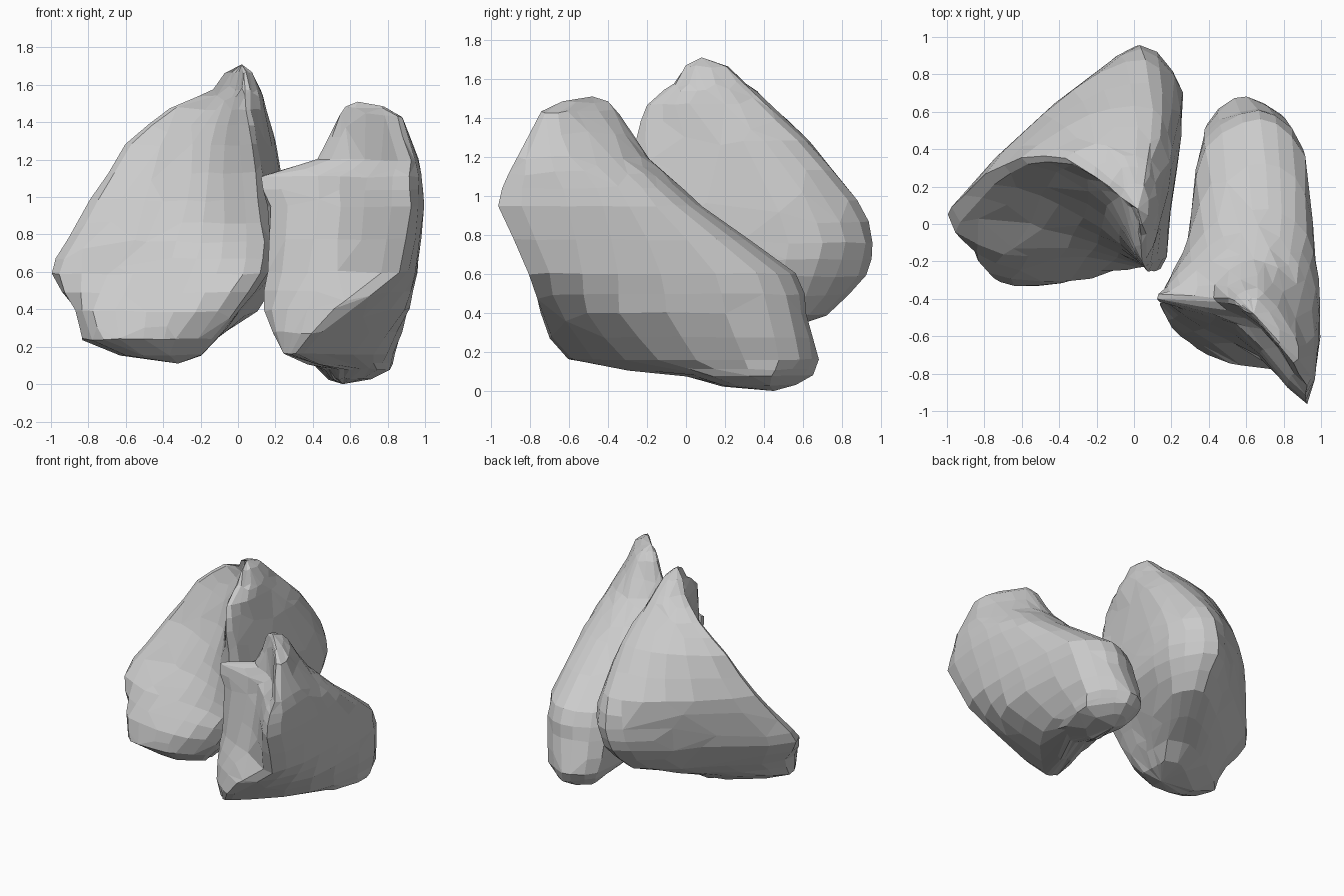
import bpy, random
from mathutils import Vector

random.seed(4)


def spline(a, b, c, d, t, k):
    # cardinal spline between b and c
    m0, m1 = (c - a) * k, (d - b) * k
    t2, t3 = t * t, t * t * t
    return (b * (2*t3 - 3*t2 + 1) + m0 * (t3 - 2*t2 + t)
            + c * (3*t2 - 2*t3) + m1 * (t3 - t2))


def boulder(name, top, levels, bottom, around=3, up=2):
    # loft rounded horizontal outlines into a closed faceted rock
    rows = []
    for z, *xy in levels:
        p = [Vector((xy[i], xy[i+1], z)) for i in range(0, len(xy), 2)]
        n = len(p)
        rows.append([spline(p[i-1], p[i], p[(i+1) % n], p[(i+2) % n], s / around, 0.4)
                     for i in range(n) for s in range(around)])
    n = len(rows[0])
    rings = []
    for r in range(len(rows) - 1):
        a, b, c, d = (rows[max(0, min(len(rows) - 1, r + o))] for o in (-1, 0, 1, 2))
        for s in range(up):
            rings.append([spline(a[i], b[i], c[i], d[i], s / up, 0.35) for i in range(n)])
    rings.append(rows[-1])
    # bulging shoulder ring next to each end point
    for end, at in ((top, 0), (bottom, len(rings) + 1)):
        e = Vector(end)
        edge = rings[0] if at == 0 else rings[-1]
        ring = []
        for p in edge:
            q = e.lerp(p, 0.6)
            q.z = e.z + (p.z - e.z) * 0.35
            ring.append(q)
        rings.insert(at, ring)
    verts = [p + Vector([random.uniform(-.006, .006) for _ in range(3)]) for r in rings for p in r]
    faces = [(r*n + i, (r+1)*n + i, (r+1)*n + (i+1) % n, r*n + (i+1) % n)
             for r in range(len(rings) - 1) for i in range(n)]
    t, b, last = len(verts), len(verts) + 1, (len(rings) - 1) * n
    verts += [Vector(top), Vector(bottom)]
    faces += [(t, i, (i+1) % n) for i in range(n)]
    faces += [(b, last + (i+1) % n, last + i) for i in range(n)]
    me = bpy.data.meshes.new(name)
    me.from_pydata(verts, [], faces)
    ob = bpy.data.objects.new(name, me)
    bpy.context.collection.objects.link(ob)
    # irregular triangles
    dec = ob.modifiers.new("facets", 'DECIMATE')
    dec.ratio = 0.75
    return ob


# each level: height, then x, y pairs counter-clockwise from the left tip / inner front edge
boulder("left_rock", (0.02, 0.08, 1.71), [
    (1.58, -.13, .20, -.05, .14, 0, .06, .04, -.06, .10, .02, .12, .15, .06, .30, -.06, .29),
    (1.47, -.36, .35, -.22, .26, -.08, .12, .04, -.20, .12, -.06, .15, .20, .08, .41, -.15, .43),
    (1.28, -.60, .35, -.40, .27, -.15, .10, .07, -.25, .15, .02, .20, .40, .10, .62, -.24, .58),
    (.98, -.79, .27, -.50, .15, -.17, -.02, .11, -.25, .19, .06, .25, .62, .06, .88, -.32, .72),
    (.76, -.92, .14, -.60, 0, -.20, -.10, .14, -.24, .20, .10, .26, .70, .03, .96, -.38, .66),
    (.59, -1.0, .05, -.70, -.16, -.25, -.18, .12, -.22, .18, .13, .22, .65, 0, .92, -.42, .58),
    (.39, -.86, 0, -.77, -.26, -.35, -.31, -.02, -.20, .02, .10, .10, .55, -.04, .72, -.42, .45),
    (.24, -.83, -.10, -.72, -.31, -.40, -.32, -.14, -.20, -.12, 0, -.13, .22, -.28, .28, -.55, .15),
], (-.32, -.08, .11))

boulder("right_rock", (.64, -.48, 1.51), [
    (1.43, .54, -.43, .66, -.53, .85, -.74, .88, -.66, .80, -.50, .70, -.36, .61, -.35, .55, -.39),
    (1.20, .44, -.42, .68, -.56, .92, -.86, .96, -.60, .86, -.33, .70, -.20, .52, -.23, .43, -.34),
    (1.11, .12, -.40, .55, -.53, .92, -.91, .98, -.50, .88, -.22, .72, -.10, .50, -.13, .25, -.33),
    (.95, .17, -.42, .55, -.56, .92, -.96, 1.0, -.42, .92, -.05, .72, .08, .45, .02, .24, -.22),
    (.60, .16, -.42, .50, -.62, .86, -.80, .96, -.35, .91, .36, .68, .56, .38, .40, .28, -.10),
    (.40, .14, -.44, .35, -.64, .60, -.74, .89, -.34, .89, .42, .66, .62, .37, .47, .30, -.10),
    (.16, .25, -.51, .27, -.57, .35, -.58, .73, -.14, .84, .48, .61, .68, .40, .54, .36, -.05),
    (.08, .48, .04, .54, 0, .62, .02, .74, .14, .81, .43, .62, .65, .44, .50, .45, .21),
], (.56, .45, 0))
